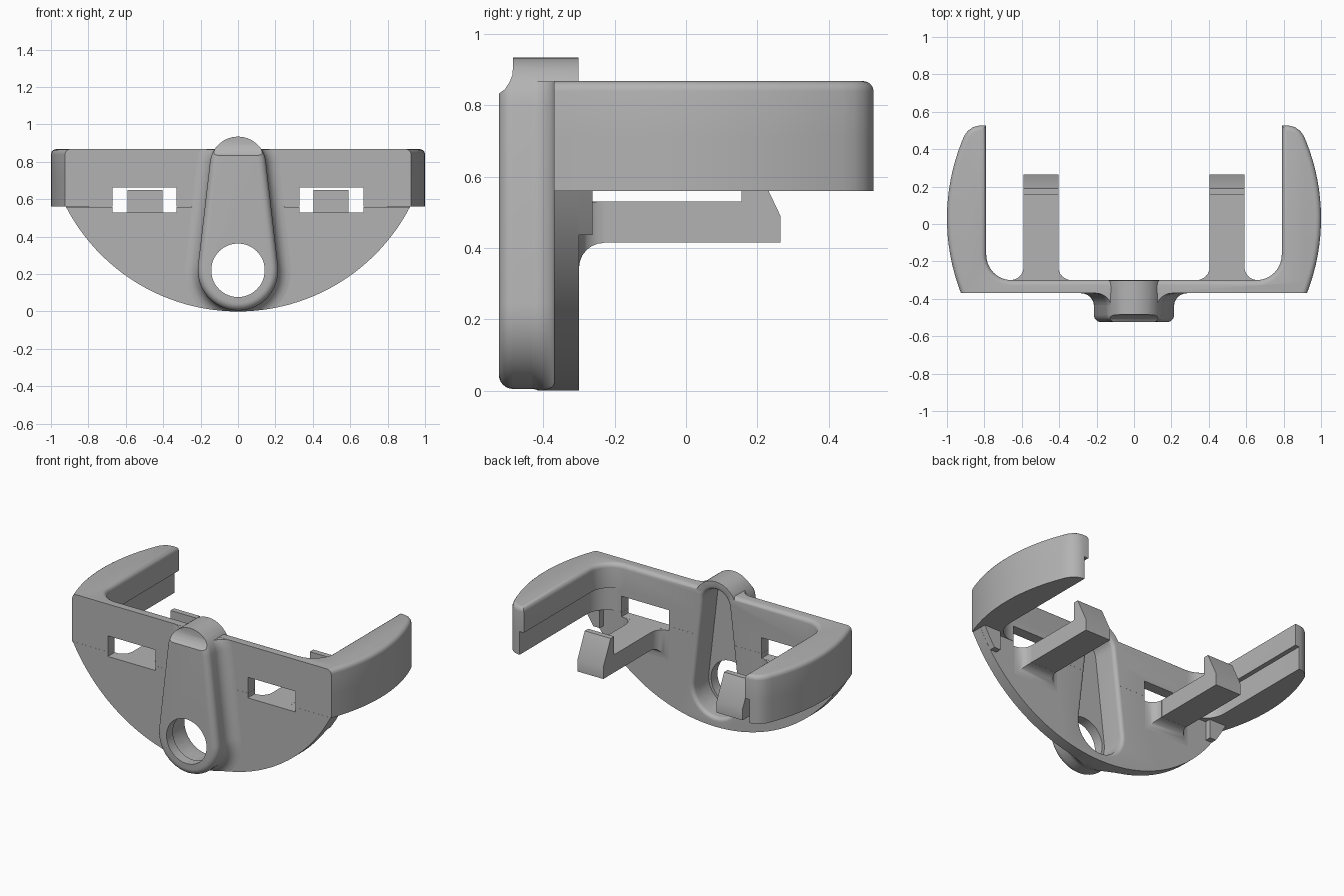
import bpy, bmesh, math
from math import sin, cos, pi, sqrt

if "Cube" in bpy.data.objects:
    bpy.data.objects.remove(bpy.data.objects["Cube"])

grey = bpy.data.materials.new("plain grey")
grey.diffuse_color = (0.45, 0.45, 0.45, 1)
grey.use_nodes = True
grey.node_tree.nodes["Principled BSDF"].inputs["Base Color"].default_value = grey.diffuse_color


def loft(name, rings):
    """Closed solid through matching rings of 3D points."""
    bm = bmesh.new()
    vs = [[bm.verts.new(p) for p in ring] for ring in rings]
    n = len(vs[0])
    for a, b in zip(vs, vs[1:]):
        for i in range(n):
            j = (i + 1) % n
            bm.faces.new((a[i], a[j], b[j], b[i]))
    bm.faces.new(vs[0])
    bm.faces.new(vs[-1])
    bmesh.ops.recalc_face_normals(bm, faces=bm.faces)
    me = bpy.data.meshes.new(name)
    bm.to_mesh(me)
    bm.free()
    me.materials.append(grey)
    ob = bpy.data.objects.new(name, me)
    bpy.context.collection.objects.link(ob)
    return ob


def prism(name, pts, axis, lo, hi):
    """Extrude a 2D outline along an axis."""
    place = {'x': lambda p, h: (h, p[0], p[1]),
             'y': lambda p, h: (p[0], h, p[1]),
             'z': lambda p, h: (p[0], p[1], h)}[axis]
    return loft(name, [[place(p, h) for p in pts] for h in (lo, hi)])


def boolean(ob, cutter, op='DIFFERENCE'):
    m = ob.modifiers.new("cut", 'BOOLEAN')
    m.operation, m.solver, m.object = op, 'EXACT', cutter
    bpy.context.view_layer.objects.active = ob
    bpy.ops.object.modifier_apply(modifier=m.name)


def frame_outline(xi, r):
    """Top outline of back plate with two curved arms; xi = inner arm face."""
    half = []
    for i in range(17):
        y = -0.37 + 0.81 * i / 16
        half.append((1 - 1.104 + sqrt(1.104 ** 2 - (y - 0.03) ** 2), y))
    half += [(0.907, 0.473), (0.888, 0.498), (0.862, 0.517), (0.83, 0.526), (xi, 0.526)]
    for i in range(11):
        a = -pi / 2 * i / 10
        half.append((xi - r + r * cos(a), -0.30 + r + r * sin(a)))
    return half + [(-x, y) for x, y in reversed(half)]


def disc_arc():
    """Lower arc of the plate in front view."""
    R, a = 1.036, math.asin(0.92 / 1.036)
    return [(R * sin(a * i / 24), R - R * cos(a * i / 24)) for i in range(-24, 25)]


def teardrop(y, d):
    """Tapered boss outline at depth y, offset by d."""
    t = math.asin(0.065 / 0.565)
    pts = []
    for i in range(17):
        a = t + (pi - 2 * t) * i / 16
        pts.append(((0.15 + d) * cos(a), y, 0.785 + (0.15 + d) * sin(a)))
    for i in range(25):
        a = pi - t + (pi + 2 * t) * i / 24
        pts.append(((0.215 + d) * cos(a), y, 0.22 + (0.215 + d) * sin(a)))
    return pts


QUARTER = [pi / 2 * i / 6 for i in range(7)]

# Frame: upper arms, recessed lower arms, and rounded plate below
upper = prism("upper_frame", frame_outline(0.79, 0.135), 'z', 0.71, 0.868)
bm = bmesh.new()
bm.from_mesh(upper.data)
edges = [e for e in bm.edges if all(v.co.z > 0.86 for v in e.verts)
         and not all(v.co.y < -0.36 for v in e.verts)]
bmesh.ops.bevel(bm, geom=edges, offset=0.028, segments=4, profile=0.5,
                affect='EDGES', clamp_overlap=False)
bm.to_mesh(upper.data)
bm.free()
middle = prism("lower_arms", frame_outline(0.82, 0.14), 'z', 0.56, 0.71)
plate = prism("rounded_plate", disc_arc(), 'y', -0.37, -0.30)

# Boss with rounded front edge, and flared foot against the plate
boss = loft("boss", [teardrop(-0.485 - 0.04 * cos(t), -0.04 * (1 - sin(t))) for t in QUARTER]
            + [teardrop(-0.301, 0)])
foot = loft("boss_foot", [teardrop(-0.36, 0.07)]
            + [teardrop(-0.37 - 0.07 * (1 - cos(t)), 0.07 * (1 - sin(t)) - 0.001) for t in QUARTER])

# Cutters
limit = prism("limit_cutter", disc_arc() + [(0.92, 0.867), (-0.92, 0.867)], 'y', -0.6, -0.2)
scoop = prism("scoop_cutter", [(-0.6, 0.83), (-0.525, 0.833), (-0.508, 0.845), (-0.495, 0.865),
                               (-0.487, 0.885), (-0.485, 0.91), (-0.485, 1), (-0.6, 1)],
              'x', -0.4, 0.4)
hole = prism("hole_cutter", [(0.143 * cos(2 * pi * i / 48), 0.22 + 0.143 * sin(2 * pi * i / 48))
                             for i in range(48)], 'y', -0.7, -0.2)
recess = loft("recess_cutter", [teardrop(-0.46, -0.055)]
              + [teardrop(-0.325 + 0.025 * sin(t), -0.055 + 0.025 * (1 - cos(t))) for t in QUARTER]
              + [teardrop(-0.27, -0.03)])
cutters = [limit, scoop, hole, recess]

boolean(foot, limit, 'INTERSECT')
boolean(boss, scoop)
for ob in (upper, middle, plate, boss, foot):
    boolean(ob, recess)
for ob in (plate, boss, foot):
    boolean(ob, hole)

for s, side in ((1, "right"), (-1, "left")):
    # Window through the plate
    window = prism("window_cutter", [(s * 0.33, 0.53), (s * 0.67, 0.53),
                                     (s * 0.67, 0.663), (s * 0.33, 0.663)], 'y', -0.6, -0.2)
    cutters.append(window)
    boolean(plate, window)
    boolean(middle, window)

    # Snap clip with hooked end
    prism(side + "_clip", [(-0.31, 0.415), (0.265, 0.415), (0.265, 0.49), (0.19, 0.648),
                           (0.155, 0.648), (0.155, 0.53), (-0.31, 0.53)],
          'x', s * 0.405, s * 0.59)
    rings = []
    for t in QUARTER:
        y, f = -0.30 + 0.07 * (1 - cos(t)), 0.07 * (1 - sin(t)) + 0.0005
        a, b, lo = s * (0.405 - f), s * (0.59 + f), 0.415 - f
        rings.append([(a, y, lo), (b, y, lo), (b, y, 0.5295), (a, y, 0.5295)])
    loft(side + "_clip_root", rings)

    # Small thickening under the arm root
    prism(side + "_arm_step", [(s * 0.80, 0.437), (s * 0.845, 0.437), (s * 0.883, 0.495),
                               (s * 0.919, 0.56), (s * 0.80, 0.56)], 'y', -0.32, -0.262)

for c in cutters:
    bpy.data.objects.remove(c, do_unlink=True)

# Smooth curved surfaces, keep edges sharp
for ob in bpy.context.collection.objects:
    ob.select_set(True)
    bpy.context.view_layer.objects.active = ob
bpy.ops.object.shade_smooth_by_angle(angle=math.radians(32))
